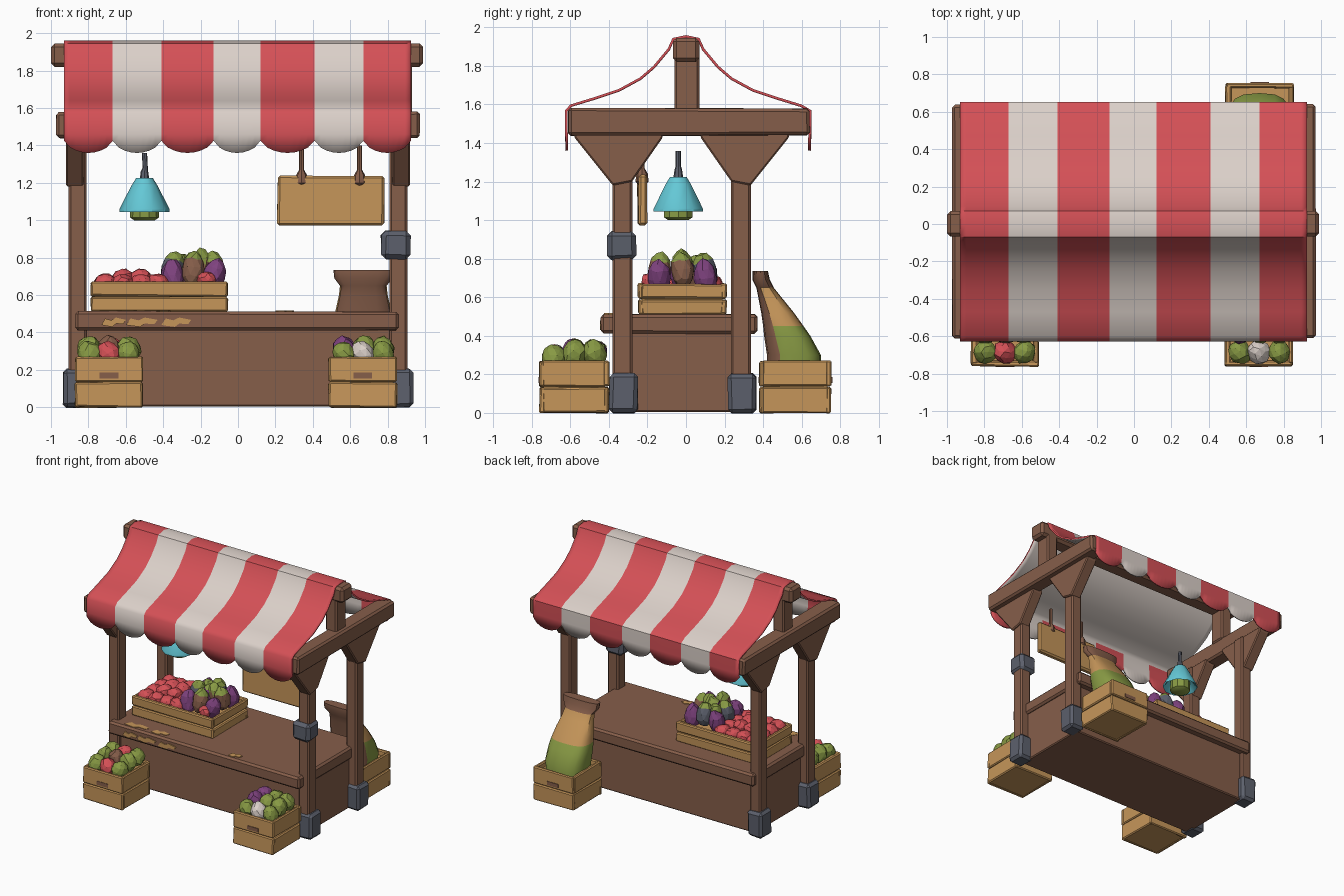
import bpy, bmesh, math, random
from mathutils import Vector, Matrix, Euler

random.seed(4)
if "Cube" in bpy.data.objects:
    bpy.data.objects.remove(bpy.data.objects["Cube"])


def material(name, rgb):
    lin = [(c / 255 / 12.92) if c < 11 else ((c / 255 + 0.055) / 1.055) ** 2.4 for c in rgb] + [1]
    m = bpy.data.materials.new(name)
    m.use_nodes = True
    m.diffuse_color = lin
    m.node_tree.nodes["Principled BSDF"].inputs["Base Color"].default_value = lin
    return m


red = material("red", (212, 80, 86))
white = material("cream white", (219, 208, 201))
wood = material("brown wood", (134, 94, 74))
tan = material("tan wood", (198, 150, 90))
iron = material("grey iron", (92, 96, 108))
blue = material("sky blue", (100, 200, 214))
green = material("leaf green", (136, 154, 68))
purple = material("purple", (126, 66, 126))


def finish(name, bm, mats, bevel=0, smooth=None):
    bmesh.ops.recalc_face_normals(bm, faces=bm.faces)
    me = bpy.data.meshes.new(name)
    bm.to_mesh(me)
    bm.free()
    ob = bpy.data.objects.new(name, me)
    bpy.context.collection.objects.link(ob)
    for m in mats:
        me.materials.append(m)
    if bevel:
        mod = ob.modifiers.new("bevel", "BEVEL")
        mod.width, mod.segments = bevel, 1
    if smooth:
        bpy.ops.object.select_all(action="DESELECT")
        ob.select_set(True)
        bpy.context.view_layer.objects.active = ob
        bpy.ops.object.shade_smooth_by_angle(angle=math.radians(smooth))
    return ob


def box(name, xs, ys, zs, mat, bevel=0.012, jitter=0):
    bm = bmesh.new()
    bmesh.ops.create_cube(bm, size=1)
    for v in bm.verts:
        v.co = [lo + (c + 0.5) * (hi - lo) + random.uniform(-jitter, jitter)
                for c, (lo, hi) in zip(v.co, (xs, ys, zs))]
    return finish(name, bm, [mat], bevel)


def prism(name, pts, place, depth, mat, bevel=0):
    """Extrude a flat outline; place maps (u, v, d) to xyz."""
    bm = bmesh.new()
    a, b = [[bm.verts.new(place(u, v, d)) for u, v in pts] for d in depth]
    bm.faces.new(a)
    bm.faces.new(b)
    for i in range(len(pts)):
        j = (i + 1) % len(pts)
        bm.faces.new((a[i], a[j], b[j], b[i]))
    return finish(name, bm, [mat], bevel)


def loft(name, rings, mats, n=12, power=1.0, rule=None, smooth=35):
    """Skin elliptical rings given as (cx, cy, z, rx, ry)."""
    bm = bmesh.new()
    loops = []
    for cx, cy, z, rx, ry in rings:
        loop = []
        for i in range(n):
            c, s = math.cos(math.tau * i / n), math.sin(math.tau * i / n)
            loop.append(bm.verts.new((cx + rx * math.copysign(abs(c) ** power, c),
                                      cy + ry * math.copysign(abs(s) ** power, s), z)))
        loops.append(loop)
    for a, b in zip(loops, loops[1:]):
        for i in range(n):
            j = (i + 1) % n
            bm.faces.new((a[i], a[j], b[j], b[i]))
    bm.faces.new(loops[0])
    bm.faces.new(loops[-1])
    bmesh.ops.recalc_face_normals(bm, faces=bm.faces)
    if rule:
        for f in bm.faces:
            f.material_index = rule(f)
    return finish(name, bm, mats, 0, smooth)


def veg(name, loc, size, mats, tilt=0.3, tip=0.55):
    """Faceted lumpy vegetable; a second material colours its tip."""
    bm = bmesh.new()
    bmesh.ops.create_icosphere(bm, subdivisions=2, radius=1)
    if len(mats) > 1:
        for f in bm.faces:
            f.material_index = int(f.calc_center_median().z > tip)
    rot = Euler((random.uniform(-tilt, tilt), random.uniform(-tilt, tilt), random.uniform(0, 6))).to_matrix()
    for v in bm.verts:
        p = v.co * random.uniform(0.9, 1.06)
        v.co = rot @ Vector([c * s for c, s in zip(p, size)]) + Vector(loc)
    finish(name, bm, mats)


def crate(name, xs, ys, z0, z1, handle=True):
    t, mid = 0.03, (z0 + z1) / 2
    for row, (a, b) in enumerate(((z0, mid - 0.003), (mid + 0.003, z1))):
        for k, y in enumerate((ys[0], ys[1] - t)):
            box(f"{name}_long_plank_{row}{k}", xs, (y, y + t), (a, b), tan, 0.008, 0.004)
        for k, x in enumerate((xs[0], xs[1] - t)):
            box(f"{name}_end_plank_{row}{k}", (x, x + t), (ys[0] + t / 2, ys[1] - t / 2), (a, b), tan, 0.008, 0.004)
    box(f"{name}_filling", (xs[0] + 0.02, xs[1] - 0.02), (ys[0] + 0.02, ys[1] - 0.02), (z0 + 0.003, z1 - 0.04), tan, 0)
    if handle:
        cx, cz = sum(xs) / 2, z0 + 0.17
        for y in ys:
            box(f"{name}_handle_slot", (cx - 0.05, cx + 0.05), (y - 0.005, y + 0.004), (cz - 0.015, cz + 0.015), wood, 0)


# Posts, braces, boots and side beams
for side, sx in (("right", -1), ("left", 1)):
    def span(a, b):
        return tuple(sorted((sx * a, sx * b)))
    for end, yc, out in (("front", -0.33, -1), ("back", 0.285, 1)):
        tag = f"{end}_{side}"
        box(f"{tag}_post", span(0.81, 0.905), (yc - 0.052, yc + 0.052), (0.02, 1.46), wood)
        box(f"{tag}_iron_boot", span(0.80, 0.935), (yc - 0.068, yc + 0.078), (0, 0.205), iron, 0.02, 0.005)
        outline = [(0.05, 1.18), (0.25, 1.43), (0.25, 1.46), (-0.21, 1.46), (-0.21, 1.43), (-0.05, 1.2)]
        prism(f"{tag}_brace", outline, lambda u, v, d: (d, yc + out * u, v), span(0.825, 0.92), wood, 0.008)
    box(f"{side}_side_beam", span(0.84, 0.97), (-0.61, 0.64), (1.44, 1.58), wood, 0.015, 0.004)
    box(f"{side}_ridge_post", span(0.83, 0.93), (-0.06, 0.07), (1.56, 1.86), wood)
box("ridge_beam", (-1, 0.99), (-0.068, 0.07), (1.82, 1.946), wood, 0.02)
box("iron_band", (0.765, 0.92), (-0.41, -0.26), (0.79, 0.945), iron, 0.025, 0.005)

# Counter with worn patches
box("counter_base", (-0.84, 0.84), (-0.35, 0.31), (0.005, 0.42), wood, 0.008)
box("counter_top", (-0.87, 0.86), (-0.44, 0.37), (0.41, 0.512), wood, 0.015, 0.003)
worn = [(0, 0.2), (0.15, 0.9), (0.4, 0.7), (0.6, 1), (1, 0.75), (0.9, 0.3), (0.6, 0.35), (0.45, 0), (0.2, 0.1)]
for i, (x, w) in enumerate(((-0.73, 0.13), (-0.6, 0.17), (-0.41, 0.16))):
    prism(f"worn_edge_{i}", worn, lambda u, v, d: (x + u * w, d, 0.43 + v * 0.05), (-0.447, -0.435), tan)
for i, (x, y, w) in enumerate(((-0.74, -0.42, 0.2), (-0.5, -0.42, 0.14), (0.2, -0.425, 0.1))):
    prism(f"worn_top_{i}", worn, lambda u, v, d: (x + u * w, y + v * 0.07, d), (0.508, 0.517), tan)

# Striped awning with scalloped valances
half = [(0.07, 1.945), (0.095, 1.89), (0.17, 1.80), (0.24, 1.74), (0.35, 1.68), (0.47, 1.64), (0.6, 1.60)]
front = [(-0.625, 1.36), (-0.628, 1.46), (-0.628, 1.57)]
profile = front + [(-y, z) for y, z in reversed(half)] + [(0, 1.96)] + half
profile += [(-y + 0.023, z) for y, z in reversed(front)]
edges = [-0.93, -0.67, -0.41, -0.13, 0.12, 0.41, 0.67, 0.925]
steps, last = 8, len(profile) - 1
bm = bmesh.new()
columns = []
for s in range(7):
    for k in range(steps + (s == 6)):
        t = k / steps
        x = edges[s] + (edges[s + 1] - edges[s]) * t
        drop = 0.065 * (1 - math.sin(math.pi * t) ** 0.6) if 0 < t < 1 else 0.065
        columns.append([bm.verts.new((x, y, z + (drop if r in (0, last) else 0)))
                        for r, (y, z) in enumerate(profile)])
for c in range(len(columns) - 1):
    a, b = columns[c], columns[c + 1]
    for r in range(last):
        f = bm.faces.new((a[r], b[r], b[r + 1], a[r + 1]))
        valance = r < 2 or r >= last - 2
        f.material_index = (c // steps) % 2 + (4 if valance else 0)
awning = finish("awning", bm, [red, white, white, white, red, white, red, white], 0, 50)
mod = awning.modifiers.new("thickness", "SOLIDIFY")
mod.thickness, mod.offset, mod.material_offset = 0.014, -1, 2

# Hanging lamp
lx, ly = -0.5, -0.04
loft("lamp_shade", [(lx, ly, z, r, r) for r, z in
                    ((0.05, 1.15), (0.12, 1.055), (0.134, 1.045), (0.134, 1.06), (0.07, 1.185), (0.045, 1.225))],
     [blue], 10)
loft("lamp_bulb", [(lx, ly, z, r, r) for r, z in ((0.055, 1.0), (0.078, 1.015), (0.075, 1.1))], [green], 10)
loft("lamp_stem", [(lx + dx, ly, z, r, r) for dx, r, z in
                   ((0, 0.028, 1.2), (0, 0.02, 1.26), (0.004, 0.014, 1.28), (0, 0.014, 1.36))], [iron], 8)

# Hanging sign board
box("sign_board", (0.21, 0.78), (-0.25, -0.205), (0.975, 1.235), tan, 0.012, 0.005)
for i, x in enumerate((0.34, 0.65)):
    loft(f"sign_hanger_{i}", [(x, -0.228, z, r, r) for r, z in
                              ((0.015, 1.18), (0.034, 1.2), (0.03, 1.24), (0.013, 1.27), (0.013, 1.4))], [wood], 8)

# Crates
crate("counter_crate", (-0.785, -0.055), (-0.25, 0.21), 0.51, 0.67, False)
crate("front_right_crate", (-0.87, -0.51), (-0.76, -0.40), 0, 0.27)
crate("front_left_crate", (0.485, 0.85), (-0.76, -0.40), 0, 0.27)
crate("back_crate", (0.49, 0.855), (0.38, 0.755), 0, 0.27)

# Tomatoes and aubergines on the counter
for i in range(4):
    for j in range(4):
        h = 0.665 + (0.025 if i in (1, 2) and j in (1, 2) else 0)
        veg("tomato", (-0.71 + i * 0.095, -0.17 + j * 0.1, h), (0.062, 0.062, 0.05), [red])
for i in range(3):
    for j in range(3):
        middle = i == 1 or j == 1
        body = (purple, wood, iron)[(i + 2 * j) % 3] if middle else purple
        veg("aubergine", (-0.35 + i * 0.11, -0.14 + j * 0.12, 0.70 + 0.04 * middle), (0.062, 0.062, 0.1),
            [body, green] if middle else [purple])
for x, y, z in ((-0.19, -0.02, 0.755), (-0.3, 0.05, 0.73)):
    veg("tall_aubergine", (x, y, z), (0.055, 0.055, 0.1), [wood, green], 0.15, 0.3)
veg("loose_tomato", (-0.17, -0.18, 0.68), (0.06, 0.05, 0.045), [red])

# Mixed vegetables in the front crates
mixes = {-0.69: [green, red, green, green, wood, green, green, red, green],
         0.67: [green, white, green, purple, green, green, purple, green, green]}
for cx, mix in mixes.items():
    for k, m in enumerate(mix):
        i, j = k % 3 - 1, k // 3 - 1
        veg("vegetable", (cx + i * 0.105, -0.58 + j * 0.105, 0.285 + 0.025 * (j >= 0)), (0.065, 0.06, 0.075), [m], 0.5)

# Leaning sack
sx = 0.67
loft("sack", [(sx, 0.56, 0.2, 0.155, 0.14), (sx, 0.56, 0.3, 0.165, 0.14), (sx, 0.525, 0.40, 0.165, 0.12),
              (sx, 0.505, 0.45, 0.16, 0.105), (sx, 0.475, 0.52, 0.148, 0.085), (sx, 0.435, 0.60, 0.13, 0.06),
              (sx, 0.41, 0.65, 0.125, 0.045), (sx, 0.39, 0.69, 0.155, 0.045), (sx, 0.385, 0.735, 0.16, 0.04)],
     [green, tan, wood], 16, 0.7,
     lambda f: 2 if f.normal.y < -0.35 or f.calc_center_median().z > 0.64
     else int(f.calc_center_median().z > 0.44))
